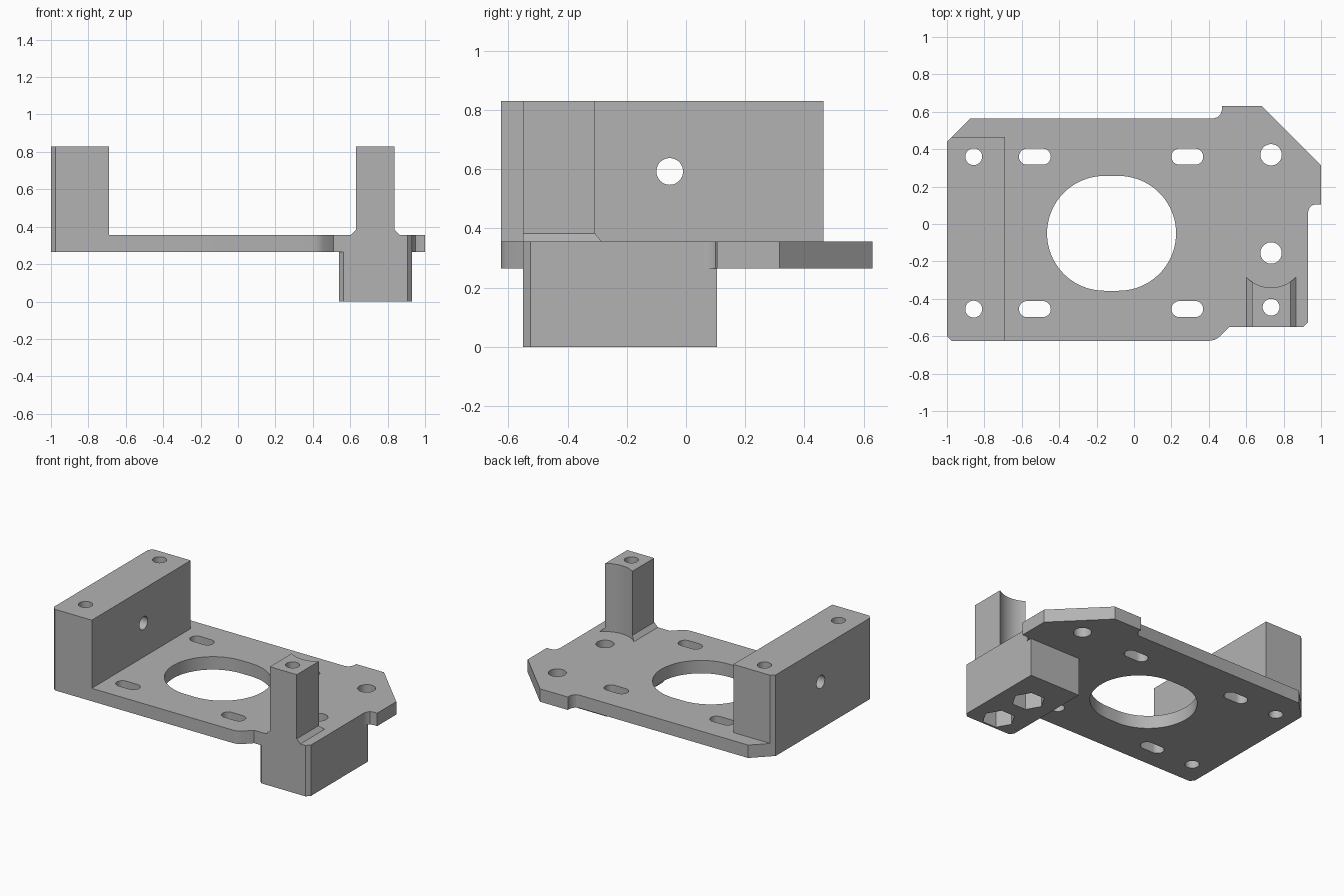
import bpy, bmesh
from math import sin, cos, pi
from mathutils import Vector

old = bpy.data.objects.get("Cube")
if old:
    bpy.data.objects.remove(old, do_unlink=True)

grey = bpy.data.materials.new("plain grey")
grey.use_nodes = True
grey.diffuse_color = (0.45, 0.45, 0.45, 1)
grey.node_tree.nodes["Principled BSDF"].inputs["Base Color"].default_value = (0.45, 0.45, 0.45, 1)

PLATE_BOTTOM, PLATE_TOP, TOP = 0.265, 0.355, 0.83


def prism(name, pts, start, end, axis="z"):
    """Extrude a closed outline along one axis."""
    place = {"x": lambda a, b, t: (t, a, b),
             "y": lambda a, b, t: (a, t, b),
             "z": lambda a, b, t: (a, b, t)}[axis]
    bm = bmesh.new()
    face = bm.faces.new([bm.verts.new(place(a, b, start)) for a, b in pts])
    new = bmesh.ops.extrude_face_region(bm, geom=[face])["geom"]
    shift = Vector(place(0, 0, end - start))
    bmesh.ops.translate(bm, vec=shift, verts=[v for v in new if isinstance(v, bmesh.types.BMVert)])
    bmesh.ops.recalc_face_normals(bm, faces=bm.faces)
    mesh = bpy.data.meshes.new(name)
    bm.to_mesh(mesh)
    bm.free()
    mesh.materials.append(grey)
    ob = bpy.data.objects.new(name, mesh)
    bpy.context.collection.objects.link(ob)
    return ob


def slot(cx, cy, r, stretch=0.0, n=48):
    """Circle outline, optionally stretched into a slot along its first axis."""
    pts = []
    for side in (1, -1):
        for i in range(n // 2 + (1 if stretch else 0)):
            a = pi * i / (n // 2) - side * pi / 2
            pts.append((cx + side * stretch + r * cos(a), cy + r * sin(a)))
    return pts


def combine(body, tool, operation):
    """Apply a boolean and remove the helper."""
    tool.hide_render = True
    mod = body.modifiers.new("join", "BOOLEAN")
    mod.operation, mod.object, mod.solver = operation, tool, "EXACT"
    bpy.context.view_layer.update()
    graph = bpy.context.evaluated_depsgraph_get()
    mesh = bpy.data.meshes.new_from_object(body.evaluated_get(graph))
    body.modifiers.clear()
    body.data = mesh
    bpy.data.objects.remove(tool, do_unlink=True)


# Base plate with clipped corners and rounded steps
bracket = prism("mounting_bracket", [
    (-1, -0.6), (-0.975, -0.625), (0.4, -0.625), (0.43, -0.62), (0.455, -0.605),
    (0.51, -0.55), (0.905, -0.55), (0.93, -0.525), (0.93, 0.06), (0.936, 0.083),
    (0.95, 0.099), (0.972, 0.105), (1, 0.105), (1, 0.315), (0.685, 0.63), (0.47, 0.63),
    (0.47, 0.61), (0.463, 0.587), (0.447, 0.571), (0.425, 0.565), (-0.875, 0.565), (-1, 0.44)],
    PLATE_BOTTOM, PLATE_TOP)

# Tall side rail
rail = prism("side_rail", [(-1, -0.6), (-0.975, -0.625), (-0.69, -0.625),
                           (-0.69, 0.465), (-0.975, 0.465), (-1, 0.44)], PLATE_BOTTOM, TOP)

# Lower nut block
block = prism("nut_block", [(0.565, -0.55), (0.905, -0.55), (0.93, -0.525),
                            (0.93, 0.105), (0.54, 0.105), (0.54, -0.525)], 0, PLATE_TOP)

# Post with flared foot and a scooped back
PX, HOLE_Y, POST_Y = 0.733, -0.155, -0.445
foot = PLATE_TOP + 0.028
post = prism("post", [(0.602, PLATE_TOP), (0.866, PLATE_TOP), (0.838, foot),
                      (0.838, TOP), (0.63, TOP), (0.63, foot)], -0.55, -0.25, "y")
combine(post, prism("scoop", slot(PX, HOLE_Y, 0.185, n=64), 0.3, 1), "DIFFERENCE")

for part in (rail, block, post):
    combine(bracket, part, "UNION")

# Holes, slots and nut pockets
cutters = [prism("motor_opening", slot(-0.12, -0.05, 0.307, 0.038, 80), 0.2, 0.4)]
for y in (0.36, -0.455):
    cutters.append(prism("rail_hole", slot(-0.857, y, 0.045), -0.1, 1))
    for x in (-0.53, 0.285):
        cutters.append(prism("slot", slot(x, y, 0.043, 0.042), 0.2, 0.4))
cutters.append(prism("cross_hole", slot(-0.055, 0.592, 0.045), -1.1, -0.6, "x"))
for y, r in ((0.37, 0.057), (HOLE_Y, 0.057), (POST_Y, 0.045)):
    cutters.append(prism("bolt_hole", slot(PX, y, r), -0.1, 1))
for y in (HOLE_Y, POST_Y):
    cutters.append(prism("nut_pocket", [(PX + 0.105 * cos(k * pi / 3), y + 0.105 * sin(k * pi / 3))
                                        for k in range(6)], -0.1, 0.14))
for cutter in cutters:
    combine(bracket, cutter, "DIFFERENCE")

# Tidy flush seams and shade curved walls smoothly
bm = bmesh.new()
bm.from_mesh(bracket.data)
bmesh.ops.remove_doubles(bm, verts=bm.verts, dist=0.0001)
bmesh.ops.dissolve_limit(bm, angle_limit=0.005, verts=bm.verts, edges=bm.edges)
bm.to_mesh(bracket.data)
bm.free()
bpy.ops.object.select_all(action="DESELECT")
bracket.select_set(True)
bpy.context.view_layer.objects.active = bracket
bpy.ops.object.shade_smooth_by_angle(angle=0.5)
